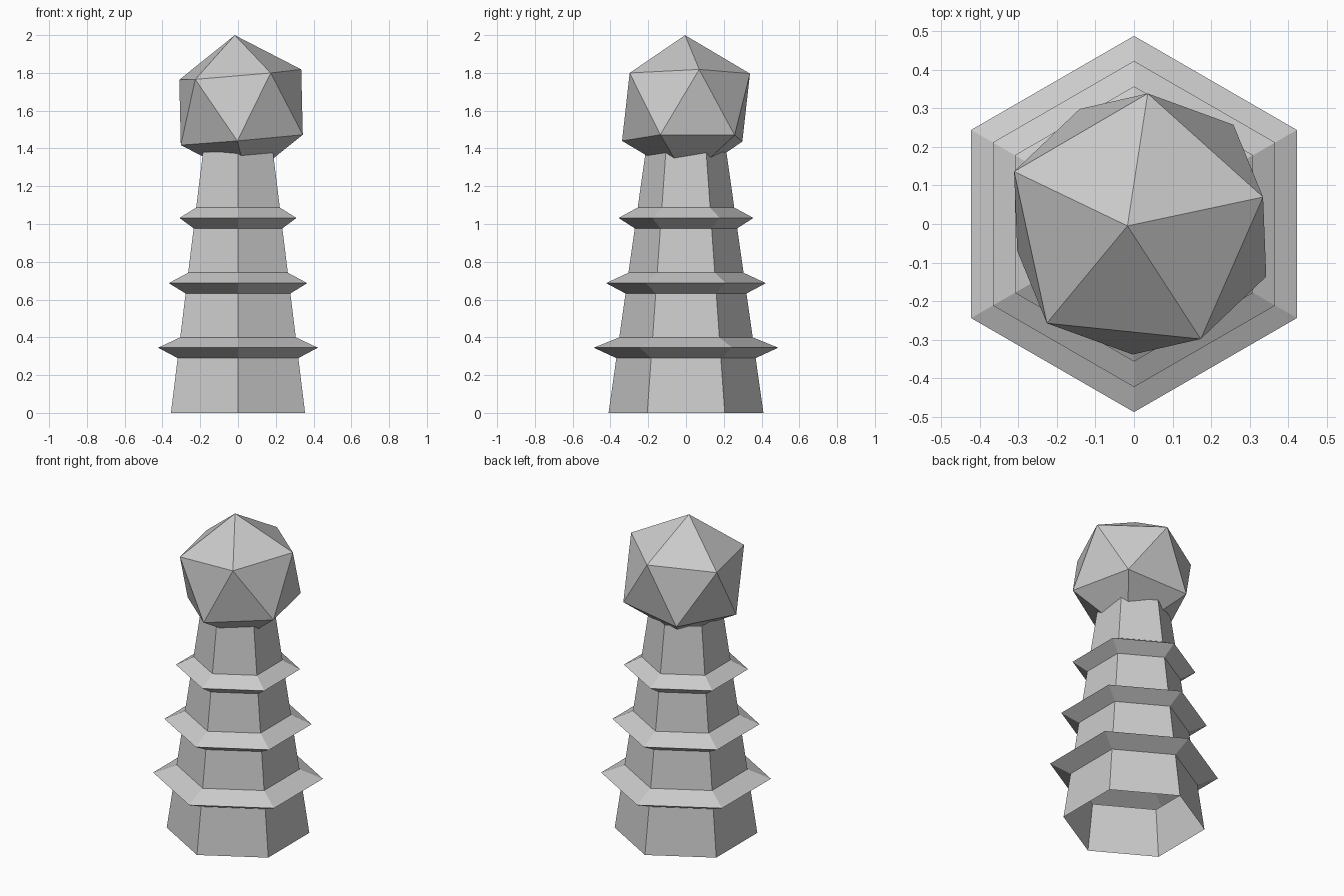
import bpy, bmesh
from math import sin, cos, radians
from mathutils import Vector, Matrix

if "Cube" in bpy.data.objects:
    bpy.data.objects.remove(bpy.data.objects["Cube"])


def add_object(name, bm):
    bmesh.ops.recalc_face_normals(bm, faces=bm.faces)
    mesh = bpy.data.meshes.new(name)
    bm.to_mesh(mesh)
    bm.free()
    obj = bpy.data.objects.new(name, mesh)
    bpy.context.collection.objects.link(obj)
    return obj


def shaft_radius(z):
    return 0.410 - 0.142 * z


# Tapered hexagonal shaft with three flared collars, open at the ends
profile = [(shaft_radius(0), 0)]
for z, flare in ((0.345, 0.488), (0.687, 0.423), (1.032, 0.357)):
    profile += [(shaft_radius(z - 0.055), z - 0.055), (flare, z),
                (shaft_radius(z + 0.055), z + 0.055)]
profile.append((shaft_radius(1.38), 1.38))

bm = bmesh.new()
rings = []
for r, z in profile:
    angles = [radians(90 + 60 * i) for i in range(6)]
    rings.append([bm.verts.new((r * cos(a), r * sin(a), z)) for a in angles])
for low, high in zip(rings, rings[1:]):
    for i in range(6):
        j = (i + 1) % 6
        bm.faces.new((low[i], low[j], high[j], high[i]))
add_object("hexagonal_shaft", bm)

# Slightly tilted faceted ball on top
bm = bmesh.new()
tilt = Vector((0, 0, 1)).rotation_difference(Vector((-0.033, -0.005, 0.382)))
turn = tilt.to_matrix().to_4x4() @ Matrix.Rotation(radians(12.2), 4, 'Z')
bmesh.ops.create_icosphere(bm, subdivisions=1, radius=0.383,
                           matrix=Matrix.Translation((0.016, 0, 1.618)) @ turn)
add_object("faceted_ball", bm)
